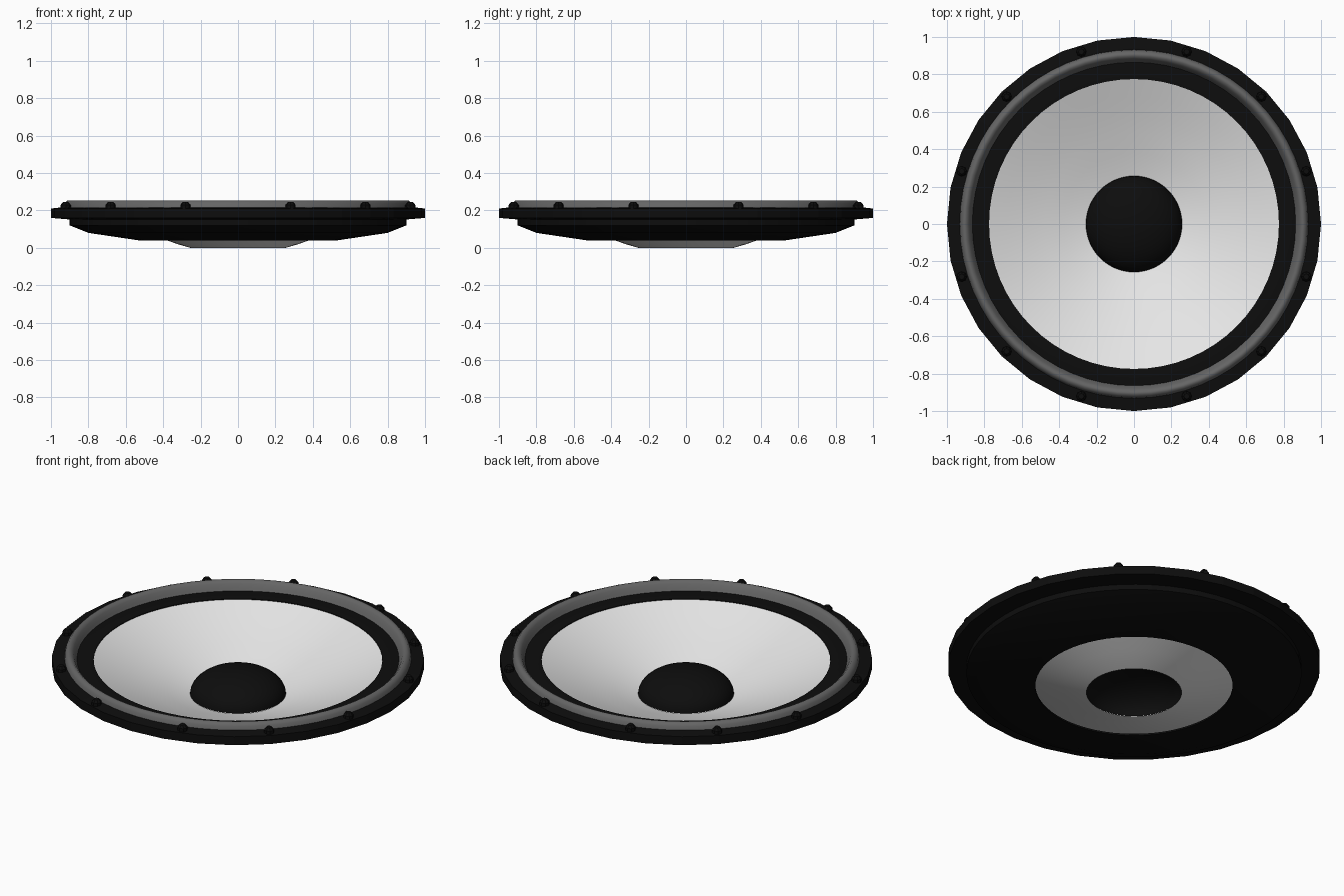
import bpy, bmesh, math

cube = bpy.data.objects.get("Cube")
if cube:
    bpy.data.objects.remove(cube, do_unlink=True)


def material(name, value):
    m = bpy.data.materials.new(name)
    m.use_nodes = True
    colour = (value, value, value, 1)
    m.diffuse_color = colour
    bsdf = m.node_tree.nodes["Principled BSDF"]
    bsdf.inputs["Base Color"].default_value = colour
    bsdf.inputs["Roughness"].default_value = 0.8
    return m


black = material("black", 0.004)
grey = material("rubber grey", 0.13)
white = material("cone white", 0.8)


def lathe(name, profile, mat, sides=64, closed=False, at=(0, 0), smooth=30):
    """Spin a profile of (radius, height) points around the z axis."""
    bm = bmesh.new()
    pts = [bm.verts.new((r, 0, z)) for r, z in profile]
    pairs = list(zip(pts, pts[1:]))
    if closed:
        pairs.append((pts[-1], pts[0]))
    edges = [bm.edges.new(p) for p in pairs]
    bmesh.ops.spin(bm, geom=pts + edges, cent=(0, 0, 0), axis=(0, 0, 1),
                   angle=math.tau, steps=sides, use_duplicate=False)
    bmesh.ops.remove_doubles(bm, verts=bm.verts, dist=0.0005)
    bmesh.ops.recalc_face_normals(bm, faces=bm.faces)
    mesh = bpy.data.meshes.new(name)
    bm.to_mesh(mesh)
    bm.free()
    mesh.materials.append(mat)
    ob = bpy.data.objects.new(name, mesh)
    ob.location = (at[0], at[1], 0)
    bpy.context.collection.objects.link(ob)
    if smooth:
        bpy.ops.object.select_all(action="DESELECT")
        ob.select_set(True)
        bpy.context.view_layer.objects.active = ob
        bpy.ops.object.shade_smooth_by_angle(angle=math.radians(smooth))
    return ob


# Mounting flange
lathe("flange", [(0.88, 0.15), (1, 0.16), (1, 0.21), (0.94, 0.217), (0.88, 0.217)],
      black, sides=32, closed=True, smooth=0)

# Bowl-shaped basket with an open bottom
lathe("basket", [(0.53, 0.04), (0.8, 0.08), (0.9, 0.12), (0.9, 0.16),
                 (0.88, 0.16), (0.88, 0.135), (0.79, 0.095), (0.53, 0.05)],
      black, closed=True)

# Half-roll rubber surround and the flat ring inside it
lathe("surround_roll", [(0.933, 0.212), (0.927, 0.238), (0.912, 0.254), (0.898, 0.254),
                        (0.883, 0.24), (0.872, 0.218), (0.862, 0.2)], grey, smooth=60)
lathe("surround_ring", [(0.775, 0.2), (0.87, 0.205), (0.89, 0.2), (0.775, 0.196)],
      black, closed=True)

# Shallow flared cone, open at the voice coil
lathe("cone", [(0.255, 0), (0.32, 0.019), (0.38, 0.04), (0.48, 0.075),
               (0.58, 0.113), (0.68, 0.154), (0.785, 0.198)], white)

# Domed dust cap
cap = [(0.257 * math.cos(a), 0.002 + 0.14 * math.sin(a))
       for a in (math.pi / 2 * i / 10 for i in range(11))]
lathe("dust_cap", cap, black, smooth=60)

# Bolt heads, three per quadrant
for quadrant in range(4):
    for i, base in enumerate((17, 45, 73)):
        a = math.radians(base if quadrant % 2 == 0 else 90 - base) + quadrant * math.pi / 2
        lathe(f"bolt_{quadrant * 3 + i + 1}",
              [(0.027, 0.2), (0.027, 0.23), (0.015, 0.245), (0, 0.245)],
              black, sides=8, at=(0.963 * math.cos(a), 0.963 * math.sin(a)), smooth=0)
